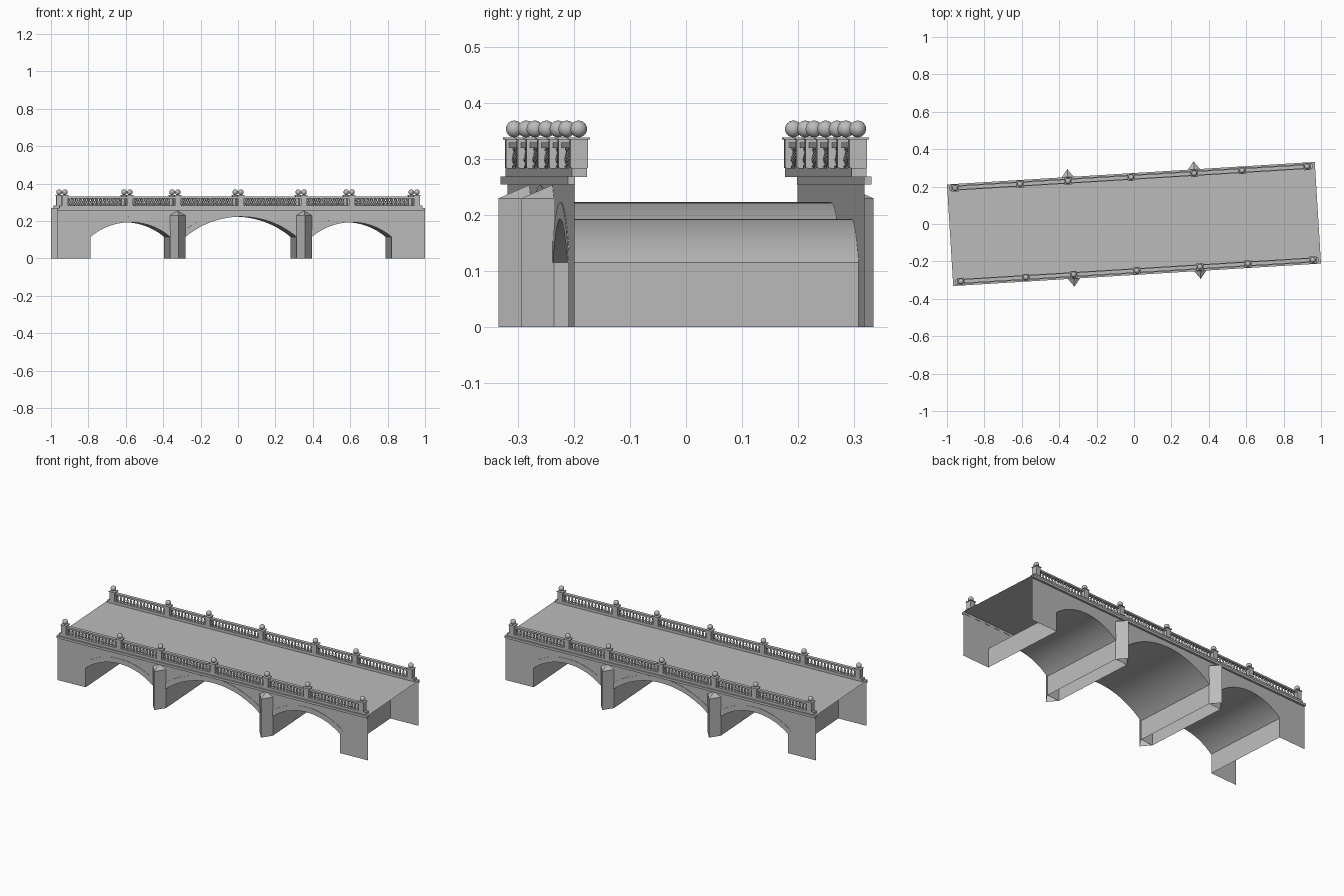
import bpy, bmesh, math
from mathutils import Matrix, Vector

if "Cube" in bpy.data.objects:
    bpy.data.objects.remove(bpy.data.objects["Cube"])

TURN = Matrix.Rotation(math.radians(3.5), 4, 'Z')
HALF_L, WALL_Y, RAIL_Y = 0.985, 0.26, 0.25
SPRING, DECK_Z, CURB_Z = 0.115, 0.268, 0.284
PIER_IN, PIER_OUT, ABUT = 0.297, 0.38, 0.806
POSTS = [-0.943, -0.595, -0.338, 0, 0.338, 0.595, 0.943]
# Each arch: left, right, crown height
ARCHES = [(-ABUT, -PIER_OUT, 0.193), (-PIER_IN, PIER_IN, 0.223), (PIER_OUT, ABUT, 0.193)]

stone = bpy.data.materials.new("grey stone")
stone.use_nodes = True
GREY = (0.5, 0.5, 0.5, 1)
stone.diffuse_color = GREY
stone.node_tree.nodes["Principled BSDF"].inputs["Base Color"].default_value = GREY


def finish(name, bm, smooth=False, solid=True):
    if solid:
        bmesh.ops.recalc_face_normals(bm, faces=bm.faces[:])
    mesh = bpy.data.meshes.new(name)
    bm.to_mesh(mesh)
    bm.free()
    mesh.materials.append(stone)
    mesh.transform(TURN)
    ob = bpy.data.objects.new(name, mesh)
    bpy.context.collection.objects.link(ob)
    if smooth:
        bpy.ops.object.select_all(action='DESELECT')
        ob.select_set(True)
        bpy.context.view_layer.objects.active = ob
        bpy.ops.object.shade_smooth_by_angle(angle=math.radians(40))
    return ob


def face(bm, pts):
    return bm.faces.new([bm.verts.new(p) for p in pts])


def box(bm, x0, x1, y0, y1, z0, z1):
    size = Matrix.Diagonal((x1 - x0, y1 - y0, z1 - z0, 1))
    mid = Matrix.Translation(((x0 + x1) / 2, (y0 + y1) / 2, (z0 + z1) / 2))
    bmesh.ops.create_cube(bm, size=1, matrix=mid @ size)


def lathe(bm, x, y, profile, sides=10):
    rings = [[bm.verts.new((x + r * math.cos(a), y + r * math.sin(a), z))
              for a in (math.tau * i / sides for i in range(sides))] for r, z in profile]
    for low, high in zip(rings, rings[1:]):
        for i in range(sides):
            j = (i + 1) % sides
            bm.faces.new((low[i], low[j], high[j], high[i]))


def arc(x0, x1, crown, grow=0.0, steps=32):
    """Segmental arch from left to right; grow widens the radius."""
    half, rise = (x1 - x0) / 2, crown - SPRING
    r = (half * half + rise * rise) / (2 * rise)
    sweep = math.asin(half / r)
    angles = [sweep * (2 * i / steps - 1) for i in range(steps + 1)]
    return [((x0 + x1) / 2 + (r + grow) * math.sin(a),
             crown - r + (r + grow) * math.cos(a)) for a in angles]


# Side walls with the arch openings
for side, label in ((-1, "front"), (1, "back")):
    bm = bmesh.new()
    outline = [(-HALF_L, DECK_Z), (-HALF_L, 0)]
    for x0, x1, crown in ARCHES:
        outline += [(x0, 0)] + arc(x0, x1, crown) + [(x1, 0)]
    outline += [(HALF_L, 0), (HALF_L, DECK_Z)]
    wall = face(bm, [(x, side * WALL_Y, z) for x, z in outline])
    wall.normal_update()
    if wall.normal.y * side < 0:
        wall.normal_flip()
    bmesh.ops.triangulate(bm, faces=[wall])
    finish(label + "_wall", bm, solid=False)

    # Thin stone rings around the arches
    bm = bmesh.new()
    for x0, x1, crown in ARCHES:
        inner, outer = arc(x0, x1, crown), arc(x0, x1, crown, 0.03)
        y0, y1 = side * WALL_Y, side * (WALL_Y + 0.002)
        loops = [[bm.verts.new((x, y, z)) for x, z in pts]
                 for pts, y in ((inner, y0), (inner, y1), (outer, y1), (outer, y0))]
        for a, b in zip(loops, loops[1:]):
            for i in range(len(a) - 1):
                bm.faces.new((a[i], a[i + 1], b[i + 1], b[i]))
    finish(label + "_arch_rings", bm)

    # Pointed cutwaters with sloped caps
    bm = bmesh.new()
    for sx in (-1, 1):
        xa, xb = sorted((sx * PIER_IN, sx * PIER_OUT))
        mid = (xa + xb) / 2
        plan = [(xa, side * WALL_Y), (mid, side * (WALL_Y + 0.055)), (xb, side * WALL_Y)]
        low = [bm.verts.new((x, y, 0)) for x, y in plan]
        top = [bm.verts.new((x, y, 0.23)) for x, y in plan]
        tip = bm.verts.new((mid, side * WALL_Y, 0.254))
        for i in (0, 1):
            bm.faces.new((low[i], low[i + 1], top[i + 1], top[i]))
            bm.faces.new((top[i], top[i + 1], tip))
    finish(label + "_cutwaters", bm)

    # Cornice and parapet curb
    bm = bmesh.new()
    ya, yb = sorted((side * (WALL_Y - 0.001), side * (WALL_Y + 0.012)))
    box(bm, -HALF_L, HALF_L, ya, yb, 0.255, DECK_Z + 0.001)
    finish(label + "_cornice", bm)
    bm = bmesh.new()
    ya, yb = sorted((side * 0.237, side * 0.264))
    box(bm, -0.972, 0.972, ya, yb, DECK_Z, CURB_Z)
    finish(label + "_curb", bm)

    # Posts with caps
    bm = bmesh.new()
    y = side * RAIL_Y
    for x in POSTS:
        box(bm, x - 0.016, x + 0.016, y - 0.016, y + 0.016, CURB_Z, 0.335)
        box(bm, x - 0.019, x + 0.019, y - 0.019, y + 0.019, 0.335, 0.339)
    finish(label + "_posts", bm)

    # Ball finials
    bm = bmesh.new()
    for x in POSTS:
        bmesh.ops.create_uvsphere(bm, u_segments=20, v_segments=12, radius=0.015,
                                  matrix=Matrix.Translation((x, y, 0.354)))
    finish(label + "_finials", bm, smooth=True)

    # Handrails and turned balusters
    rails, turned = bmesh.new(), bmesh.new()
    urn = [(0.006, 0.284), (0.006, 0.288), (0.003, 0.290), (0.0065, 0.298),
           (0.005, 0.305), (0.003, 0.313), (0.005, 0.317), (0.005, 0.321)]
    for a, b in zip(POSTS, POSTS[1:]):
        x0, x1 = a + 0.016, b - 0.016
        box(rails, x0, x1, y - 0.010, y + 0.010, 0.320, 0.330)
        count = round((x1 - x0) / 0.021)
        for i in range(count):
            lathe(turned, x0 + (i + 0.5) * (x1 - x0) / count, y, urn)
    finish(label + "_handrails", rails)
    finish(label + "_balusters", turned, smooth=True)

# Vaults with the pier sides below them
bm = bmesh.new()
for x0, x1, crown in ARCHES:
    path = [(x0, 0)] + arc(x0, x1, crown) + [(x1, 0)]
    near = [bm.verts.new((x, -WALL_Y, z)) for x, z in path]
    far = [bm.verts.new((x, WALL_Y, z)) for x, z in path]
    for i in range(len(path) - 1):
        bm.faces.new((near[i], near[i + 1], far[i + 1], far[i]))
for f in bm.faces:
    f.normal_update()
finish("vaults", bm, smooth=True, solid=False).data.flip_normals()

# Road deck
bm = bmesh.new()
face(bm, [(sx * HALF_L, sy * WALL_Y, DECK_Z) for sx, sy in ((-1, -1), (1, -1), (1, 1), (-1, 1))])
finish("deck", bm, solid=False)
